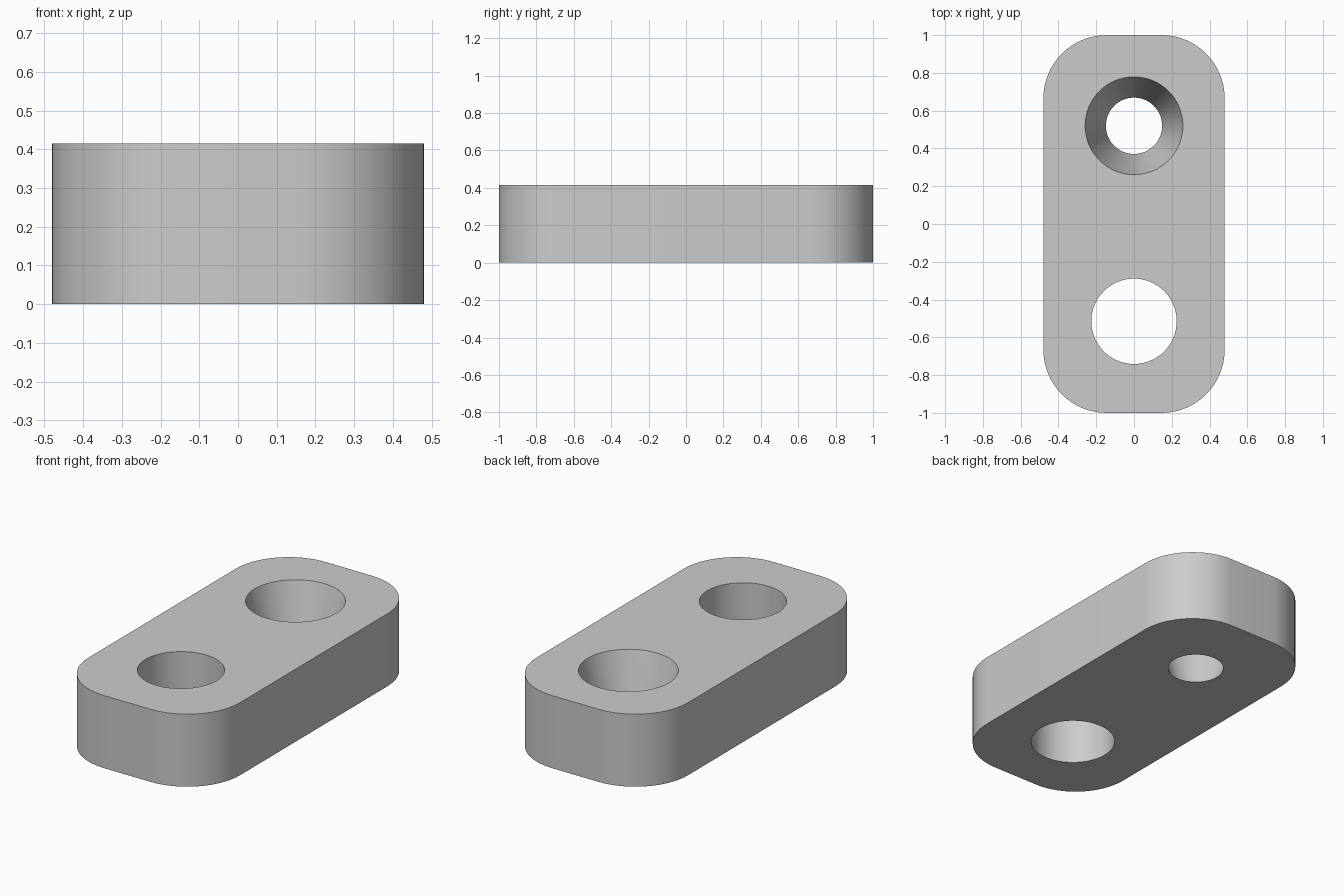
import bpy, bmesh
from math import sin, cos, pi, radians

cube = bpy.data.objects.get("Cube")
if cube:
    bpy.data.objects.remove(cube, do_unlink=True)

HALF_W, HALF_L, HEIGHT, CORNER = 0.48, 1.0, 0.415, 0.335


def circle(cy, radius, count=64):
    return [(radius * cos(2 * pi * i / count), cy + radius * sin(2 * pi * i / count))
            for i in range(count)]


def rounded_rectangle(steps=16):
    points = []
    for k, (sx, sy) in enumerate([(1, 1), (-1, 1), (-1, -1), (1, -1)]):
        for i in range(steps + 1):
            a = (k + i / steps) * pi / 2
            points.append((sx * (HALF_W - CORNER) + CORNER * cos(a),
                           sy * (HALF_L - CORNER) + CORNER * sin(a)))
    return points


bm = bmesh.new()
caps = {0: [], 1: []}


def wall(lower, upper):
    """Join a lower outline to an upper one and remember the rim edges."""
    low = [bm.verts.new((x, y, 0)) for x, y in lower]
    top = [bm.verts.new((x, y, HEIGHT)) for x, y in upper]
    n = len(low)
    for i in range(n):
        j = (i + 1) % n
        bm.faces.new((low[i], low[j], top[j], top[i]))
        caps[0].append(bm.edges.get((low[i], low[j])))
        caps[1].append(bm.edges.get((top[i], top[j])))


# Outer side, straight hole at the front, tapered hole at the back
wall(rounded_rectangle(), rounded_rectangle())
wall(circle(-0.515, 0.226), circle(-0.515, 0.226))
wall(circle(0.52, 0.149), circle(0.52, 0.259))

# Flat bottom and top around the holes
for rim in caps.values():
    bmesh.ops.triangle_fill(bm, edges=rim, use_beauty=True)
bmesh.ops.recalc_face_normals(bm, faces=bm.faces)

mesh = bpy.data.meshes.new("plate")
bm.to_mesh(mesh)
bm.free()
plate = bpy.data.objects.new("drilled_plate", mesh)
bpy.context.collection.objects.link(plate)

# Plain grey
grey = bpy.data.materials.new("light_grey")
grey.use_nodes = True
colour = (0.6, 0.6, 0.6, 1)
grey.diffuse_color = colour
grey.node_tree.nodes["Principled BSDF"].inputs["Base Color"].default_value = colour
mesh.materials.append(grey)

# Smooth walls with crisp rims
bpy.ops.object.select_all(action='DESELECT')
plate.select_set(True)
bpy.context.view_layer.objects.active = plate
bpy.ops.object.shade_smooth_by_angle(angle=radians(30))
